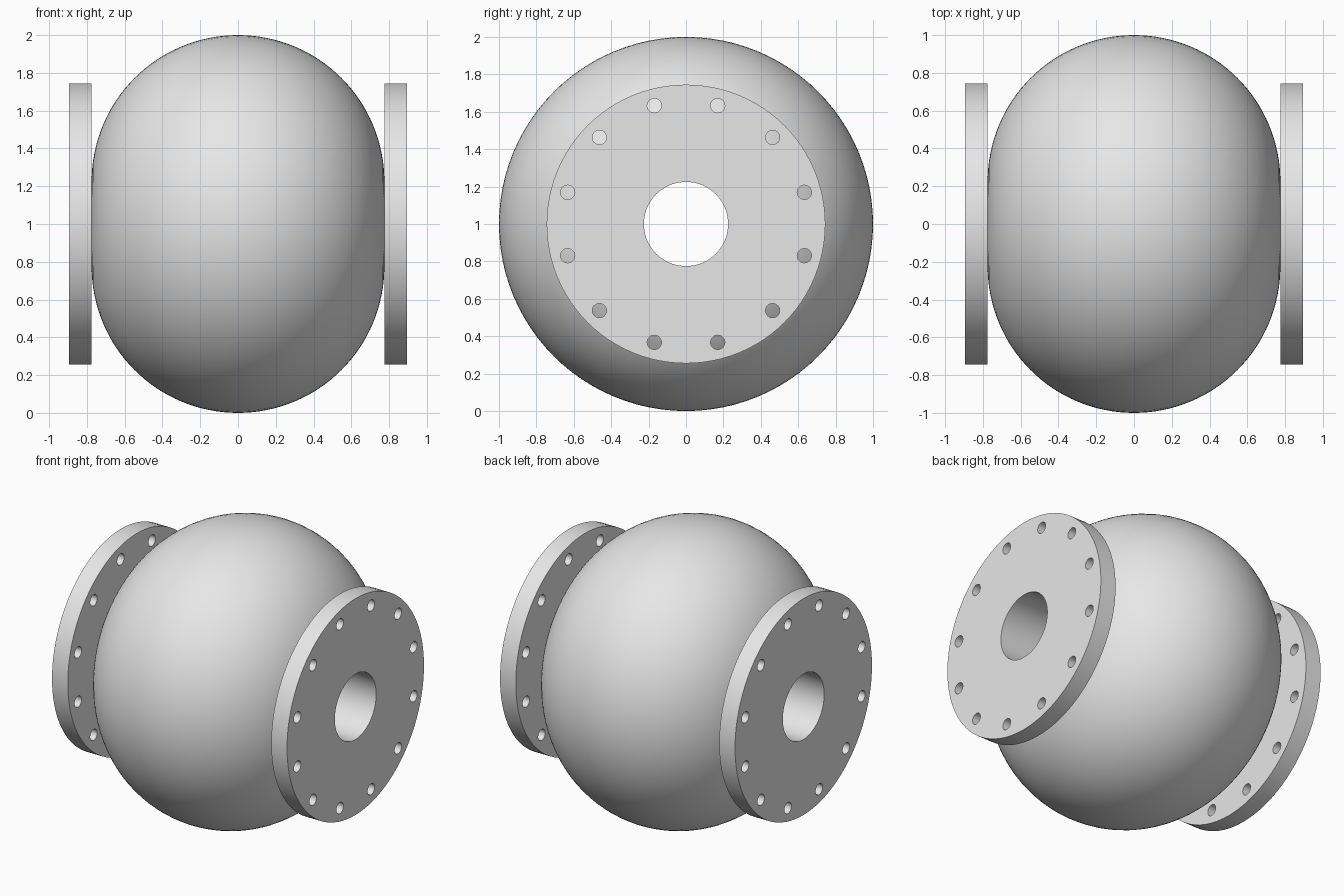
import bpy, bmesh
from math import pi, sin, cos, radians
from mathutils import Matrix, Vector

BODY_R, BORE_R = 1.0, 0.225
BULGE = BODY_R - BORE_R           # radius of the rounded body section
FLANGE_R, FLANGE_T = 0.745, 0.12
BOLT_CIRCLE, BOLT_R, BOLTS = 0.655, 0.038, 12
AXIS = Vector((0, 0, 1))          # a point on the pipe axis, which runs along x

cube = bpy.data.objects.get("Cube")
if cube:
    bpy.data.objects.remove(cube, do_unlink=True)

grey = bpy.data.materials.new("plain grey")
grey.use_nodes = True
grey.diffuse_color = (0.8, 0.8, 0.8, 1)
grey.node_tree.nodes["Principled BSDF"].inputs["Base Color"].default_value = (0.8, 0.8, 0.8, 1)


def add_object(name, bm):
    bmesh.ops.recalc_face_normals(bm, faces=bm.faces)
    mesh = bpy.data.meshes.new(name)
    bm.to_mesh(mesh)
    bm.free()
    mesh.materials.append(grey)
    obj = bpy.data.objects.new(name, mesh)
    bpy.context.collection.objects.link(obj)
    return obj


def activate(obj):
    bpy.ops.object.select_all(action='DESELECT')
    obj.select_set(True)
    bpy.context.view_layer.objects.active = obj


def lathe(name, profile, steps=96):
    """Revolve a closed (x, radius) profile around the pipe axis."""
    bm = bmesh.new()
    verts = [bm.verts.new(AXIS + Vector((x, 0, r))) for x, r in profile]
    edges = [bm.edges.new((v, verts[i - 1])) for i, v in enumerate(verts)]
    bmesh.ops.spin(bm, geom=verts + edges, cent=AXIS, axis=(1, 0, 0),
                   angle=2 * pi, steps=steps)
    bmesh.ops.remove_doubles(bm, verts=bm.verts, dist=0.0001)
    return add_object(name, bm)


def bolt_cutter(x):
    """A ring of cylinders that drills the bolt holes."""
    bm = bmesh.new()
    for i in range(BOLTS):
        a = radians(15) + 2 * pi * i / BOLTS
        place = Matrix.Translation(AXIS + Vector((x, BOLT_CIRCLE * cos(a), BOLT_CIRCLE * sin(a))))
        bmesh.ops.create_cone(bm, cap_ends=True, segments=32, radius1=BOLT_R, radius2=BOLT_R,
                              depth=FLANGE_T * 2, matrix=place @ Matrix.Rotation(pi / 2, 4, 'Y'))
    cutter = add_object("bolt_hole_cutter", bm)
    cutter.hide_render = True
    return cutter


# Rounded body with a straight bore
ARC = 64
arc = [(BULGE * cos(pi * i / ARC), BORE_R + BULGE * sin(pi * i / ARC)) for i in range(ARC + 1)]
parts = [lathe("body", arc)]

# Drilled flange on each end
for side, sign in (("left", 1), ("right", -1)):
    inner, outer = sign * BULGE, sign * (BULGE + FLANGE_T)
    flange = lathe(side + "_flange", [(inner, BORE_R), (outer, BORE_R),
                                      (outer, FLANGE_R), (inner, FLANGE_R)])
    cutter = bolt_cutter((inner + outer) / 2)
    drill = flange.modifiers.new("bolt holes", 'BOOLEAN')
    drill.operation = 'DIFFERENCE'
    drill.solver = 'EXACT'
    drill.object = cutter
    activate(flange)
    bpy.ops.object.modifier_apply(modifier=drill.name)
    bpy.data.objects.remove(cutter, do_unlink=True)
    parts.append(flange)

# Smooth curves, crisp rims
for obj in parts:
    activate(obj)
    bpy.ops.object.shade_smooth_by_angle(angle=radians(30))
